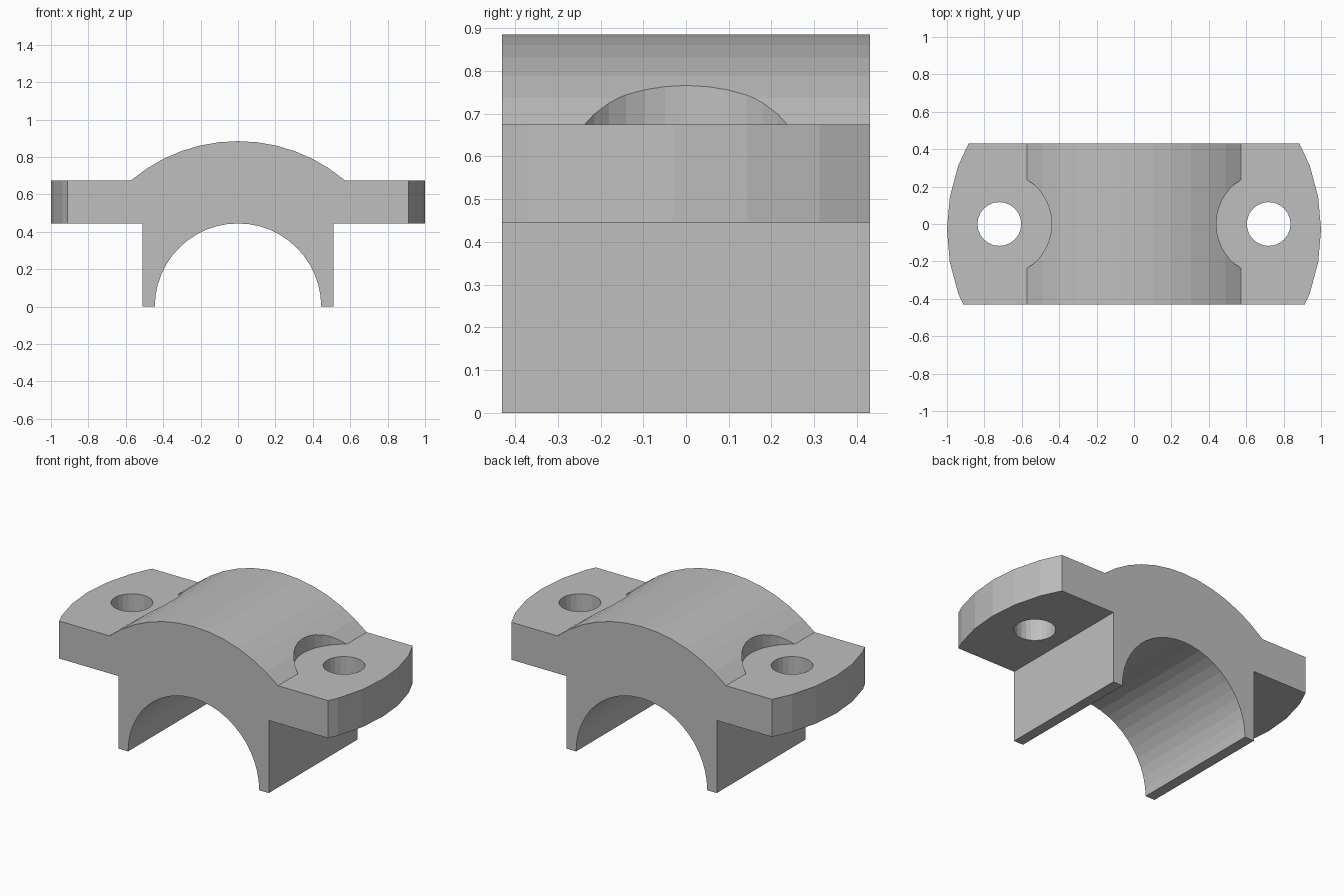
import bpy, bmesh
from math import sin, cos, pi, acos

cube = bpy.data.objects.get("Cube")
if cube:
    bpy.data.objects.remove(cube, do_unlink=True)

HALF_DEPTH = 0.43
BORE, CROWN, LEG = 0.445, 0.885, 0.51      # arch radii and leg half width
FLANGE_LOW, FLANGE_TOP = 0.445, 0.675
BOLT_X = 0.72

grey = bpy.data.materials.new("plain grey")
grey.use_nodes = True
colour = (0.52, 0.52, 0.52, 1)
grey.diffuse_color = colour
grey.node_tree.nodes["Principled BSDF"].inputs["Base Color"].default_value = colour


def make_object(name, bm):
    bmesh.ops.recalc_face_normals(bm, faces=bm.faces)
    mesh = bpy.data.meshes.new(name)
    bm.to_mesh(mesh)
    bm.free()
    mesh.materials.append(grey)
    obj = bpy.data.objects.new(name, mesh)
    bpy.context.collection.objects.link(obj)
    return obj


def arc(radius, start, end, steps):
    return [(radius * cos(start + (end - start) * i / steps),
             radius * sin(start + (end - start) * i / steps)) for i in range(steps + 1)]


def cutter(name, x, y, radius, low, high, sides):
    bm = bmesh.new()
    ring = [bm.verts.new((x + radius * cos(2 * pi * i / sides),
                          y + radius * sin(2 * pi * i / sides), low)) for i in range(sides)]
    base = bm.faces.new(ring)
    out = bmesh.ops.extrude_face_region(bm, geom=[base])
    for v in out["geom"]:
        if isinstance(v, bmesh.types.BMVert):
            v.co.z = high
    obj = make_object(name, bm)
    obj.hide_render = True
    return obj


# Cross-section: bore, legs, flanges and crown
edge = acos((CROWN**2 - FLANGE_TOP**2) ** 0.5 / CROWN)
right = [(LEG, 0), (LEG, FLANGE_LOW), (1.1, FLANGE_LOW), (1.1, FLANGE_TOP)]
left = [(-x, z) for x, z in reversed(right)]
profile = right + arc(CROWN, edge, pi - edge, 12) + left + arc(BORE, pi, 0, 24)

bm = bmesh.new()
front = bm.faces.new([bm.verts.new((x, -HALF_DEPTH, z)) for x, z in profile])
out = bmesh.ops.extrude_face_region(bm, geom=[front])
bmesh.ops.translate(bm, vec=(0, 2 * HALF_DEPTH, 0),
                    verts=[v for v in out["geom"] if isinstance(v, bmesh.types.BMVert)])
cap = make_object("bearing_cap", bm)

# Rounded flange ends, bolt holes and bolt head recesses
tools = [(cutter("end_rounding", 0, -0.03, 1, -0.2, 1.2, 36), "INTERSECT")]
for side, x in (("left", BOLT_X), ("right", -BOLT_X)):
    tools.append((cutter(side + "_bolt_hole", x, 0, 0.117, 0.3, 0.8, 24), "DIFFERENCE"))
    tools.append((cutter(side + "_bolt_recess", x, 0, 0.28, FLANGE_TOP, 1.1, 36), "DIFFERENCE"))

bpy.context.view_layer.objects.active = cap
for tool, operation in tools:
    mod = cap.modifiers.new(tool.name, "BOOLEAN")
    mod.object = tool
    mod.operation = operation
    mod.solver = "EXACT"
    bpy.ops.object.modifier_apply(modifier=mod.name)
    bpy.data.objects.remove(tool, do_unlink=True)
